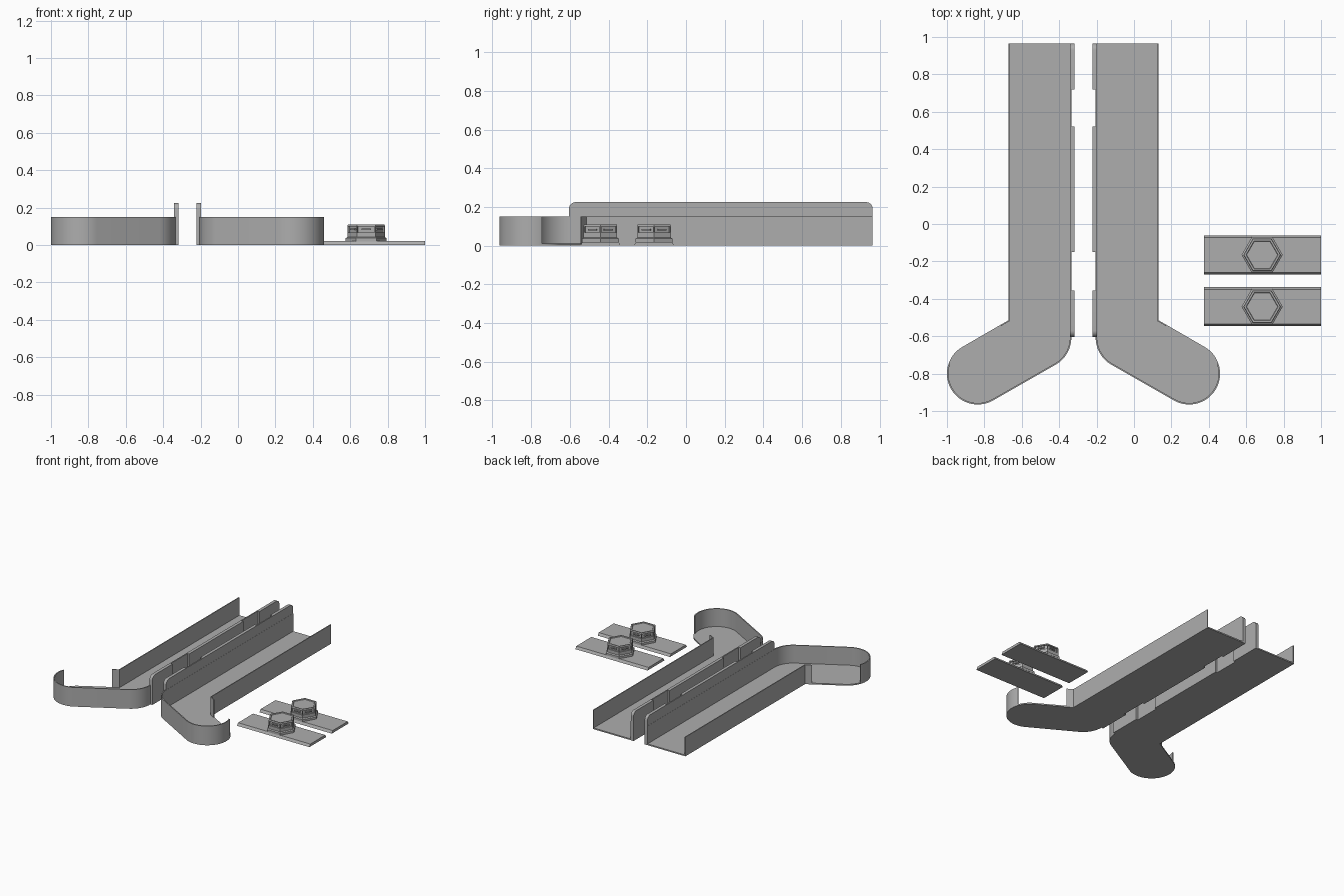
import bpy, bmesh, math
from mathutils import Vector

if "Cube" in bpy.data.objects:
    bpy.data.objects.remove(bpy.data.objects["Cube"])

grey = bpy.data.materials.new("plain grey")
grey.diffuse_color = (0.42, 0.42, 0.42, 1)
grey.use_nodes = True
grey.node_tree.nodes["Principled BSDF"].inputs["Base Color"].default_value = grey.diffuse_color

MID = -0.27          # mirror plane between the two channels
END = 0.965          # open end of the channels
CAP = (0.295, -0.80, 0.165)


def finish(bm, name, smooth=True):
    bmesh.ops.remove_doubles(bm, verts=bm.verts, dist=1e-5)
    bmesh.ops.recalc_face_normals(bm, faces=bm.faces)
    me = bpy.data.meshes.new(name)
    bm.to_mesh(me)
    bm.free()
    me.materials.append(grey)
    ob = bpy.data.objects.new(name, me)
    bpy.context.collection.objects.link(ob)
    if smooth:
        bpy.ops.object.select_all(action='DESELECT')
        ob.select_set(True)
        bpy.context.view_layer.objects.active = ob
        bpy.ops.object.shade_smooth_by_angle(angle=math.radians(30))
    return ob


def prism(pts, z0, z1):
    bm = bmesh.new()
    face = bm.faces.new([bm.verts.new((x, y, z0)) for x, y in pts])
    top = bmesh.ops.extrude_face_region(bm, geom=[face])['geom']
    for v in top:
        if isinstance(v, bmesh.types.BMVert):
            v.co.z = z1
    return bm


def arc(cx, cy, r, a0, a1, n):
    return [(cx + r * math.cos(math.radians(a0 + (a1 - a0) * i / n)),
             cy + r * math.sin(math.radians(a0 + (a1 - a0) * i / n))) for i in range(n + 1)]


def strip(path, t):
    """Closed outline of a wall of thickness t lying left of the path."""
    p = [Vector(q) for q in path]
    inner = []
    for i, q in enumerate(p):
        a = (q - p[i - 1]).normalized() if i else (p[1] - q).normalized()
        b = (p[i + 1] - q).normalized() if i < len(p) - 1 else a
        na, nb = Vector((-a.y, a.x)), Vector((-b.y, b.x))
        m = (na + nb).normalized()
        inner.append(tuple(q + m * (t / m.dot(na))))
    return list(path) + inner[::-1]


# Plan curves of the right channel
bend = arc(-0.037, -0.607, 0.168, 180, 240, 16)
wrap = [(-0.205, END)] + bend + arc(*CAP, 240, 380, 36)
cap_rest = arc(*CAP, 380, 420, 10)[1:]
corner = (0.13, -0.514)
lip = (0.173, -0.539)


def mirrored(pts, left):
    return [(2 * MID - x, y) for x, y in pts] if left else pts


for left in (False, True):
    side = "left" if left else "right"
    # Floor, long wrapping wall and short outer wall
    finish(prism(mirrored(wrap + cap_rest + [corner, (0.13, END)], left), 0, 0.01), side + "_channel_floor")
    finish(prism(mirrored(strip(wrap, 0.008), left), 0, 0.15), side + "_wrapping_wall")
    finish(prism(mirrored(strip([lip, corner, (0.13, END)], 0.007), left), 0, 0.15), side + "_outer_wall")

    # Tall inner rail with two shallow notches and rounded top corners
    xo, xn, xi = -0.222, -0.207, -0.198
    rail = [(xi, END), (xi, -0.605), (xo, -0.605)]
    for y0, y1 in ((-0.355, -0.15), (0.52, 0.72)):
        rail += [(xo, y0), (xn, y0), (xn, y1), (xo, y1)]
    rail.append((xo, END))
    bm = prism(mirrored(rail, left), 0, 0.225)
    ends = [e for e in bm.edges if all(v.co.z > 0.2 for v in e.verts)
            and abs(e.verts[0].co.y - e.verts[1].co.y) < 1e-4
            and (e.verts[0].co.y > 0.9 or e.verts[0].co.y < -0.6)]
    bmesh.ops.bevel(bm, geom=ends, offset=0.035, segments=8, profile=0.5, affect='EDGES')
    finish(bm, side + "_inner_rail")


def hex_loft(rings, cx, cy):
    bm = bmesh.new()
    loops = [[bm.verts.new((cx + r * math.cos(k * math.pi / 3), cy + r * math.sin(k * math.pi / 3), z))
              for k in range(6)] for r, z in rings]
    for a, b in zip(loops, loops[1:]):
        for k in range(6):
            j = (k + 1) % 6
            bm.faces.new((a[k], a[j], b[j], b[k]))
    bm.faces.new(loops[0][::-1])
    bm.faces.new(loops[-1])
    return bm


for i, cy in enumerate((-0.165, -0.442)):
    cx = 0.685
    # Sliding plate with sloped long edges
    bm = prism([(0.375, cy - 0.104), (1.0, cy - 0.104), (1.0, cy + 0.104), (0.375, cy + 0.104)], 0, 0.02)
    for v in bm.verts:
        if v.co.z > 0.01:
            v.co.y += 0.011 if v.co.y < cy else -0.011
    finish(bm, f"slide_plate_{i + 1}", False)

    # Hexagonal knob: flange, body and rimmed top
    bm = hex_loft([(0.11, 0.018), (0.11, 0.036), (0.1, 0.042), (0.1, 0.062), (0.1, 0.104),
                   (0.097, 0.11), (0.086, 0.11), (0.083, 0.105)], cx, cy)
    bm.normal_update()
    # Sunken window on each side
    panels = [f for f in bm.faces if abs(f.calc_center_median().z - 0.083) < 0.003 and abs(f.normal.z) < 0.1]
    bmesh.ops.inset_individual(bm, faces=panels, thickness=0.007, depth=0)
    bmesh.ops.inset_individual(bm, faces=panels, thickness=0.0005, depth=-0.01)
    finish(bm, f"hexagonal_knob_{i + 1}", False)

    # Small bar across each window
    bm = bmesh.new()
    for k in range(6):
        a = math.radians(30 + 60 * k)
        n, t = Vector((math.cos(a), math.sin(a), 0)), Vector((-math.sin(a), math.cos(a), 0))
        c = Vector((cx, cy, 0.083)) + n * 0.081
        cube = bmesh.ops.create_cube(bm, size=1)['verts']
        for v in cube:
            x, y, z = v.co
            v.co = c + n * x * 0.01 + t * y * 0.05 + Vector((0, 0, z * 0.008))
    finish(bm, f"window_bars_{i + 1}", False)
